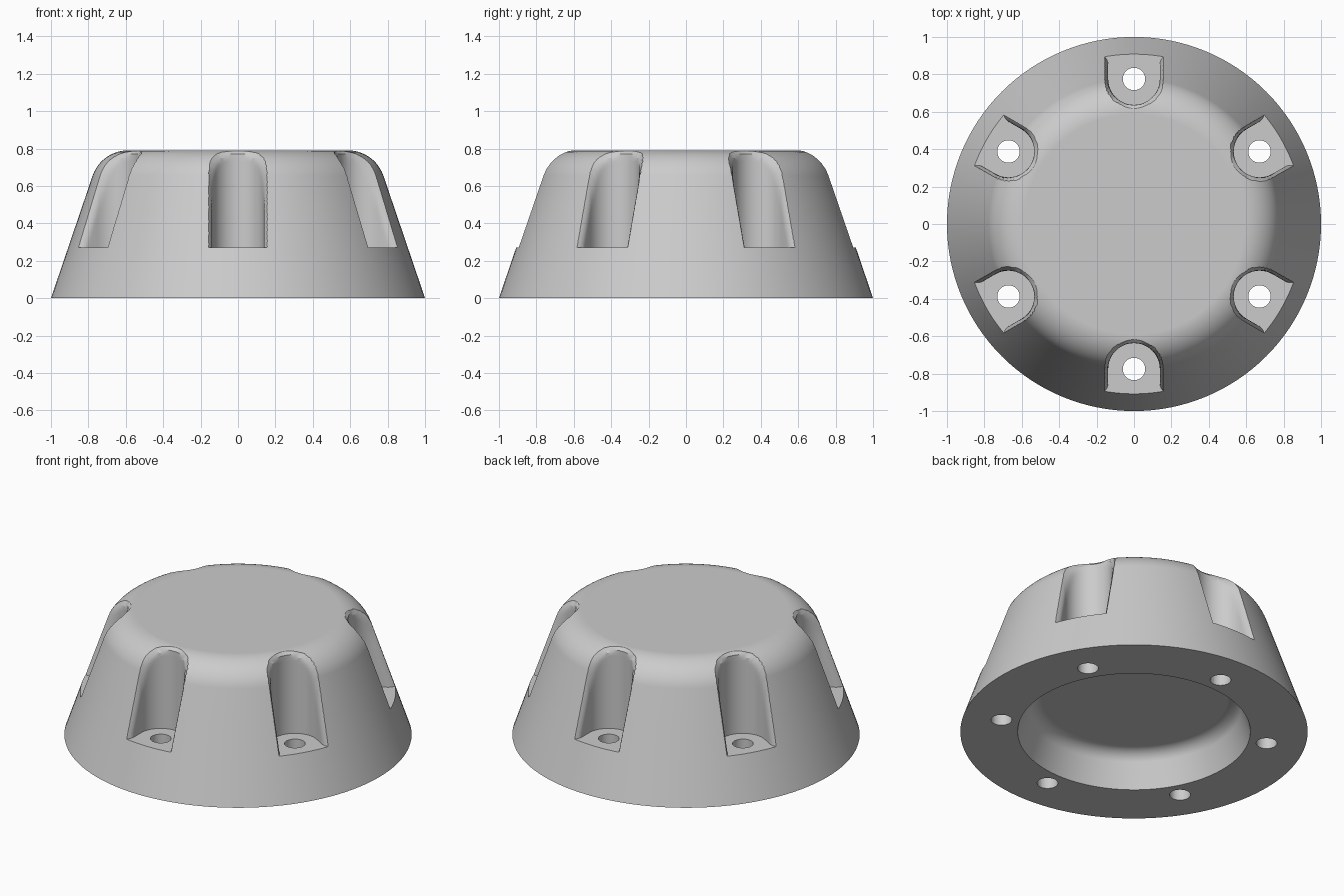
import bpy
import bmesh
from math import cos, sin, pi, radians, atan2, hypot, sqrt

if "Cube" in bpy.data.objects:
    bpy.data.objects.remove(bpy.data.objects["Cube"], do_unlink=True)

HEIGHT, SLOPE, FILLET = 0.79, 0.34, 0.2
FLOOR, BOLT_R, SLOT_R, HOLE_R = 0.27, 0.775, 0.138, 0.06
FLARE, FLARE_DEPTH = 0.022, 0.045
SIDES = 128
TILT = atan2(SLOPE, 1)          # lean of the outer wall


def fillet(base_r, top_z, rad, steps):
    """Round the corner between a leaning wall and a flat top."""
    cz = top_z - rad
    cr = base_r - SLOPE * cz - rad * sqrt(1 + SLOPE * SLOPE)
    angles = [TILT + (pi / 2 - TILT) * i / steps for i in range(steps + 1)]
    return [(cr + rad * cos(a), cz + rad * sin(a)) for a in angles]


def stacked_rings(bm, rings):
    """Skin a stack of closed rings and cap both ends."""
    loops = [[bm.verts.new(p) for p in ring] for ring in rings]
    n = len(loops[0])
    for a, b in zip(loops, loops[1:]):
        for i in range(n):
            j = (i + 1) % n
            bm.faces.new((a[i], a[j], b[j], b[i]))
    bm.faces.new(loops[0][::-1])
    bm.faces.new(loops[-1])


def circle(r, z, n, cx=0, cy=0):
    return [(cx + r * cos(2 * pi * i / n), cy + r * sin(2 * pi * i / n), z)
            for i in range(n)]


def finish(name, bm):
    bmesh.ops.recalc_face_normals(bm, faces=bm.faces)
    mesh = bpy.data.meshes.new(name)
    bm.to_mesh(mesh)
    bm.free()
    obj = bpy.data.objects.new(name, mesh)
    bpy.context.collection.objects.link(obj)
    return obj


# Body: leaning wall with rounded top, shallow recess underneath
outer = fillet(1, HEIGHT, FILLET, 12)
recess = fillet(0.67, 0.215, 0.09, 8)
wall = [(1 - SLOPE * z, z) for z in (0, 0.15, 0.3, 0.45)]
profile = recess[::-1] + [(0.67, 0)] + wall + outer
bm = bmesh.new()
stacked_rings(bm, [circle(r, z, SIDES) for r, z in profile])
body = finish("domed_cap", bm)


def outer_radius(z):
    """Radius of the body's outside at a given height."""
    if z <= outer[0][1]:
        return 1 - SLOPE * z
    for (r0, z0), (r1, z1) in zip(outer, outer[1:]):
        if z <= z1:
            return r0 + (r1 - r0) * (z - z0) / (z1 - z0)
    return outer[-1][0]


def slot_ring(z, turn):
    """U-shaped section that flares softly where it meets the outside."""
    edge = outer_radius(z)
    outline = [(1.05 - 0.275 * i / 28, -SLOT_R, 0, -1) for i in range(28)]
    for i in range(25):
        a = -pi / 2 - pi * i / 24
        outline.append((BOLT_R + SLOT_R * cos(a), SLOT_R * sin(a), cos(a), sin(a)))
    outline += [(u, -v, 0, 1) for u, v, _, _ in outline[27::-1]]
    ring = []
    for u, v, nu, nv in outline:
        depth = edge - hypot(u, v)
        d = FLARE * min(1, max(0, 1 - depth / FLARE_DEPTH)) ** 2
        u, v = u + nu * d, v + nv * d
        ring.append((u * cos(turn) - v * sin(turn),
                     u * sin(turn) + v * cos(turn), z))
    return ring


# Cutters: six bolt pockets and six through holes
slots, holes = bmesh.new(), bmesh.new()
for k in range(6):
    turn = radians(30 + 60 * k)
    stacked_rings(slots, [slot_ring(FLOOR + 0.58 * i / 29, turn) for i in range(30)])
    x, y = BOLT_R * cos(turn), BOLT_R * sin(turn)
    stacked_rings(holes, [circle(HOLE_R, z, 32, x, y) for z in (-0.1, 0.4)])
cutters = [finish("pocket_cutter", slots), finish("hole_cutter", holes)]

bpy.ops.object.select_all(action="DESELECT")
bpy.context.view_layer.objects.active = body
body.select_set(True)
for cutter in cutters:
    cutter.hide_render = True
    cut = body.modifiers.new(cutter.name, "BOOLEAN")
    cut.operation = "DIFFERENCE"
    cut.solver = "EXACT"
    cut.object = cutter
    bpy.ops.object.modifier_apply(modifier=cut.name)
    bpy.data.objects.remove(cutter, do_unlink=True)

# Smooth curved walls, crisp flats
bpy.ops.object.shade_smooth_by_angle(angle=radians(32))
soften = body.modifiers.new("flat_caps", "WEIGHTED_NORMAL")
soften.keep_sharp = True

# Single grey finish
grey = bpy.data.materials.new("plain_grey")
grey.use_nodes = True
colour = (0.6, 0.6, 0.6, 1)
grey.diffuse_color = colour
grey.node_tree.nodes["Principled BSDF"].inputs["Base Color"].default_value = colour
body.data.materials.clear()
body.data.materials.append(grey)
